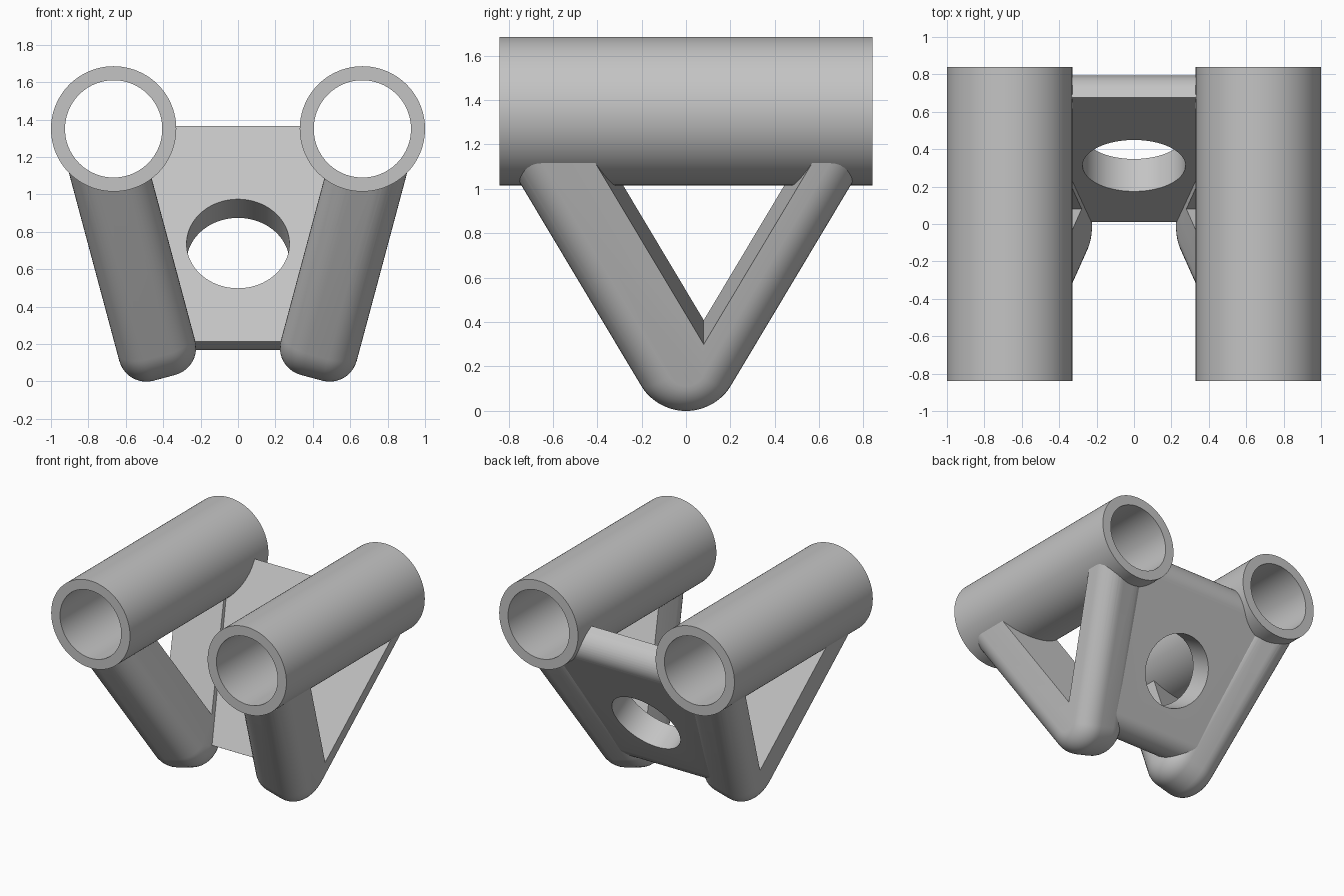
import bpy, bmesh
from math import sin, cos, tan, pi, radians, sqrt
from mathutils import Vector

cube = bpy.data.objects.get("Cube")
if cube:
    bpy.data.objects.remove(cube)

grey = bpy.data.materials.new("plain grey")
grey.use_nodes = True
GREY = (0.55, 0.55, 0.55, 1)
grey.diffuse_color = GREY
grey.node_tree.nodes["Principled BSDF"].inputs["Base Color"].default_value = GREY

TUBE_X, TUBE_Z, TUBE_R, BORE_R, TUBE_HALF = 0.665, 1.35, 0.335, 0.26, 0.84
LEAN = radians(15)
FOOT_X = 0.388          # leg centre line at ground level
FILLET = 0.15


def loft(name, loops, wrap=False):
    """Skin a series of closed loops; cap the ends unless wrapped."""
    bm = bmesh.new()
    rings = [[bm.verts.new(p) for p in loop] for loop in loops]
    n = len(rings[0])
    pairs = list(zip(rings, rings[1:]))
    if wrap:
        pairs.append((rings[-1], rings[0]))
    else:
        bm.faces.new(rings[0])
        bm.faces.new(rings[-1])
    for a, b in pairs:
        for i in range(n):
            j = (i + 1) % n
            bm.faces.new((a[i], a[j], b[j], b[i]))
    bmesh.ops.recalc_face_normals(bm, faces=bm.faces)
    mesh = bpy.data.meshes.new(name)
    bm.to_mesh(mesh)
    bm.free()
    mesh.materials.append(grey)
    obj = bpy.data.objects.new(name, mesh)
    bpy.context.collection.objects.link(obj)
    return obj


def circle(centre, radius, u, v, count=96):
    return [centre + radius * (u * cos(2 * pi * i / count) + v * sin(2 * pi * i / count))
            for i in range(count)]


def cut(obj, cutter):
    mod = obj.modifiers.new("cut", 'BOOLEAN')
    mod.operation = 'DIFFERENCE'
    mod.solver = 'EXACT'
    mod.object = cutter
    bpy.context.view_layer.objects.active = obj
    bpy.ops.object.modifier_apply(modifier=mod.name)


def tube_loop(side, radius, y):
    return circle(Vector((side * TUBE_X, y, TUBE_Z)), radius,
                  Vector((1, 0, 0)), Vector((0, 0, 1)))


def v_outline(inset):
    """V profile as (y, height) points; the outer edge moves in by inset."""
    top, apex_y, apex_h = 1.22, 0.08, 0.366
    foot_r, foot_h = 0.235, 0.255
    slope = tan(radians(60))
    reach = (top - apex_h) / slope
    r = foot_r - inset
    outer = r * cos(pi / 6) + (top - foot_h + r * sin(pi / 6)) / slope
    arc = [radians(-30 - 120 * i / 24) for i in range(25)]
    return ([(apex_y, apex_h), (apex_y + reach, top), (outer, top)]
            + [(r * cos(a), foot_h + r * sin(a)) for a in arc]
            + [(-outer, top), (apex_y - reach, top)])


def v_frame(name, side):
    half = 0.21
    steps = [i / 10 * pi / 2 for i in range(11)]
    # Each section: offset across the leg, inset of the outer edge
    sections = [(-half + FILLET * (1 - cos(a)), FILLET * (1 - sin(a))) for a in steps]
    sections += [(-t, d) for t, d in reversed(sections)]
    loops = []
    for t, d in sections:
        loops.append([(side * (FOOT_X + h * sin(LEAN) + t * cos(LEAN)), y,
                       h * cos(LEAN) - t * sin(LEAN)) for y, h in v_outline(d)])
    return loft(name, loops)


parts, cutters = [], {}

# Tubes, with slimmer solid cylinders to clear their bores
for side, label in ((1, "left"), (-1, "right")):
    parts.append(loft(label + "_tube", [
        tube_loop(side, TUBE_R, -TUBE_HALF), tube_loop(side, TUBE_R, TUBE_HALF),
        tube_loop(side, BORE_R, TUBE_HALF), tube_loop(side, BORE_R, -TUBE_HALF)], wrap=True))
    cutters[side] = loft(label + "_bore_cutter",
                         [tube_loop(side, 0.3, -1), tube_loop(side, 0.3, 1)])

# Leaning V frames under the tubes
for side, label in ((1, "left"), (-1, "right")):
    frame = v_frame(label + "_v_frame", side)
    cut(frame, cutters[side])
    parts.append(frame)

# Sloping cross plate with rounded rear edges
down = Vector((0, -0.5, -sqrt(0.75)))
back = Vector((0, sqrt(0.75), -0.5))
plate_top = Vector((0, 0.675, 1.365))
length, thick = 1.33, 0.2
profile = [(0, 0), (length, 0)]
for i in range(13):
    a = i / 12 * pi / 2
    profile.append((length - FILLET + FILLET * cos(a), thick - FILLET + FILLET * sin(a)))
for i in range(13):
    a = pi / 2 + i / 12 * pi / 2
    profile.append((FILLET + FILLET * cos(a), thick - FILLET + FILLET * sin(a)))
points = [plate_top + down * s + back * t for s, t in profile]
plate = loft("cross_plate", [
    [(side * (FOOT_X - 0.05 + p.z * tan(LEAN)), p.y, p.z) for p in points]
    for side in (-1, 1)])

# Round hole through the plate
hole_centre = Vector((0, 0.305, 0.74))
hole = loft("hole_cutter", [circle(hole_centre + back * t, 0.275, Vector((1, 0, 0)), down)
                            for t in (-0.3, 0.5)])
for cutter in (cutters[1], cutters[-1], hole):
    cut(plate, cutter)
parts.append(plate)

for cutter in (cutters[1], cutters[-1], hole):
    bpy.data.objects.remove(cutter)

# Smooth curved faces, keep the hard edges
bpy.ops.object.select_all(action='DESELECT')
for obj in parts:
    obj.select_set(True)
bpy.context.view_layer.objects.active = parts[0]
bpy.ops.object.shade_smooth_by_angle(angle=radians(30))
